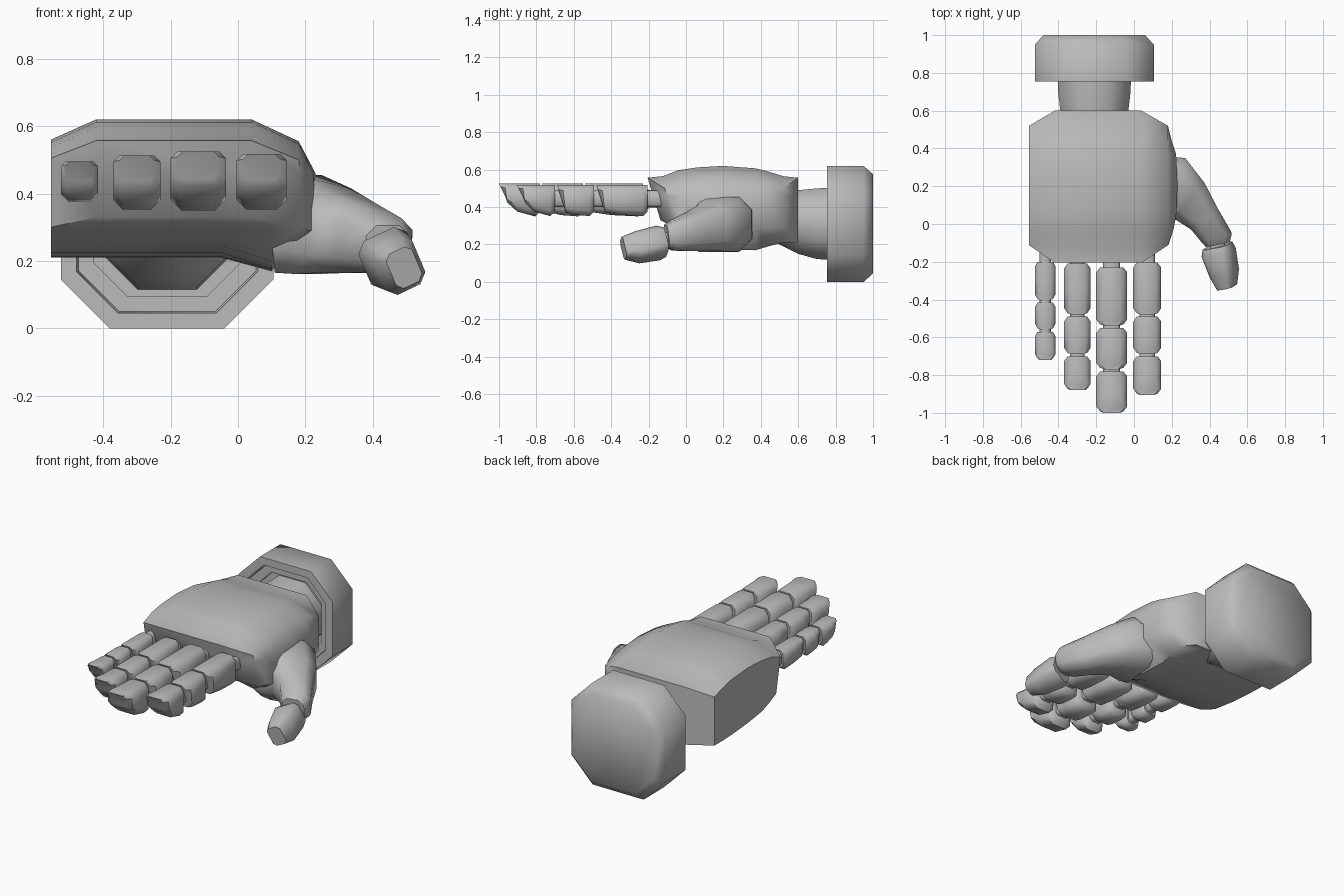
import bpy, bmesh, math
from mathutils import Vector, Matrix

cube = bpy.data.objects.get("Cube")
if cube:
    bpy.data.objects.remove(cube, do_unlink=True)

grey = bpy.data.materials.new("plain_grey")
grey.use_nodes = True
grey.diffuse_color = (0.5, 0.5, 0.5, 1)
grey.node_tree.nodes["Principled BSDF"].inputs["Base Color"].default_value = (0.5, 0.5, 0.5, 1)


def loft(name, rings, angle=50):
    """Skin a list of equal-length point rings, capped at both ends."""
    bm = bmesh.new()
    loops = [[bm.verts.new(p) for p in ring] for ring in rings]
    n = len(loops[0])
    for a, b in zip(loops, loops[1:]):
        for i in range(n):
            j = (i + 1) % n
            bm.faces.new((a[i], a[j], b[j], b[i]))
    bm.faces.new(loops[0])
    bm.faces.new(loops[-1])
    bmesh.ops.remove_doubles(bm, verts=bm.verts, dist=0.0005)
    bmesh.ops.recalc_face_normals(bm, faces=bm.faces)
    mesh = bpy.data.meshes.new(name)
    bm.to_mesh(mesh)
    bm.free()
    mesh.materials.append(grey)
    obj = bpy.data.objects.new(name, mesh)
    bpy.context.collection.objects.link(obj)
    bpy.ops.object.select_all(action="DESELECT")
    obj.select_set(True)
    bpy.context.view_layer.objects.active = obj
    bpy.ops.object.shade_smooth_by_angle(angle=math.radians(angle))


def octagon(hw, hh, cut):
    """Rectangle with cut corners, as 2D points."""
    a, b = hw - cut, hh - cut
    return [(a, -hh), (hw, -b), (hw, b), (a, hh), (-a, hh), (-hw, b), (-hw, -b), (-a, -hh)]


def ring_y(x, y, z, hw, hh, cut, lean=0):
    """Octagon facing along y; lean moves its lower side back."""
    return [(x + u, y + lean * (hh - v) / (2 * hh), z + v) for u, v in octagon(hw, hh, cut)]


def ring_dir(centre, direction, hw, hh, cut, roll=0):
    """Octagon facing along any direction."""
    d = Vector(direction).normalized()
    u = d.cross(Vector((0, 0, 1))).normalized()
    v = u.cross(d)
    turn = Matrix.Rotation(math.radians(roll), 3, d)
    return [Vector(centre) + turn @ (u * p + v * q) for p, q in octagon(hw, hh, cut)]


# Cuff: bevelled octagonal drum with a stepped recess at the front
CX, CZ = -0.21, 0.31
loft("cuff", [ring_y(CX, y, CZ, r * 1.015, r, r * 0.465) for y, r in (
    (0.82, 0.2), (0.82, 0.215), (0.79, 0.215), (0.79, 0.26), (0.755, 0.265),
    (0.755, 0.31), (0.95, 0.31), (1.0, 0.265))], 46.5)

# Wrist
loft("wrist", [ring_y(CX, y, (lo + hi) / 2, hw, (hi - lo) / 2, hw * 0.55) for y, hw, lo, hi in (
    (0.4, 0.13, 0.26, 0.46), (0.5, 0.165, 0.2, 0.48), (0.6, 0.18, 0.15, 0.49),
    (0.7, 0.192, 0.122, 0.5), (0.83, 0.195, 0.115, 0.505))])


# Palm: domed back of the hand, sloping underside, bulge around the thumb root
def palm_ring(y, top, low, bulge, lean, end=False):
    section = [(-0.555, low), (-0.555, top - 0.06), (-0.42, top), (0.04, top),
               (0.18, top - 0.065), (0.18 + bulge, 0.46), (0.18 + bulge, max(low, 0.29)),
               (0.1, low - bulge), (-0.05, low)]
    if end:  # flat end face: the chamfered corners close in on its upright edges
        section = [(min(max(x, -0.42), 0.04), top if i in (1, 4) else z)
                   for i, (x, z) in enumerate(section)]
    return [(x, y + lean * (top - z), z) for x, z in section]


loft("palm", [palm_ring(*r) for r in (
    (-0.205, 0.557, 0.33, 0, 0.3, True),
    (-0.125, 0.565, 0.3, 0.005, 0.2),
    (-0.04, 0.597, 0.27, 0.03, 0.1),
    (0.06, 0.612, 0.245, 0.045, 0),
    (0.2, 0.62, 0.225, 0.05, 0),
    (0.37, 0.607, 0.212, 0.043, 0),
    (0.44, 0.59, 0.21, 0.02, 0),
    (0.52, 0.565, 0.21, 0, 0),
    (0.6, 0.557, 0.21, 0, 0, True))], 55)


# Fingers: three tapered segments joined by small pegs
def segment(name, x, hw, back, front, lo, hi, tip):
    def ring(y, scale, bottom, top, lean=0):
        w, h = hw * scale, (top - bottom) / 2
        return ring_y(x, y, (bottom + top) / 2, w, h, min(w, h) * 0.4, lean)
    h, span = hi - lo, back - front
    rise = 0.42 if tip else 0.12
    loft(name, [
        ring(back, 0.75, lo + 0.14 * h, hi),
        ring(back - 0.025, 1, lo, hi),
        ring(back - 0.55 * span, 1, lo + h * rise * 0.35, hi),
        ring(front + 0.03, 1, lo + h * rise, hi, 0.015),
        ring(front, 0.75, lo + h * (rise + 0.12), hi, 0.04)])


fingers = {
    "little": (-0.47, 0.055, 0.375, 0.495, (-0.2, -0.41, -0.565, -0.72)),
    "ring": (-0.3, 0.07, 0.352, 0.513, (-0.21, -0.485, -0.695, -0.88)),
    "middle": (-0.118, 0.082, 0.35, 0.525, (-0.23, -0.545, -0.775, -1.0)),
    "index": (0.07, 0.074, 0.352, 0.517, (-0.205, -0.485, -0.695, -0.905)),
}
for finger, (x, hw, lo, hi, joints) in fingers.items():
    for i, part in enumerate(("base", "middle", "tip")):
        back, front = joints[i], joints[i + 1]
        gap = 0 if i == 2 else 0.006
        segment(f"{finger}_finger_{part}", x, hw, back - 0.006 * (i > 0), front + gap, lo, hi, i == 2)
        reach = 0.09 if i == 0 else 0.04
        mid = (lo + hi) / 2 + 0.01
        loft(f"{finger}_finger_{part}_peg", [ring_y(x, y, mid, hw * 0.55, 0.045, 0.015)
                                             for y in (back + reach, back - 0.04)])

# Thumb: thick root sweeping out of the palm, then a rolled tip segment
loft("thumb_root", [ring_dir(*r) for r in (
    ((0.12, 0.18, 0.31), (1, -0.1, 0), 0.18, 0.145, 0.07),
    ((0.21, 0.175, 0.308), (1, -0.35, 0), 0.185, 0.147, 0.07),
    ((0.29, 0.125, 0.29), (0.8, -0.7, 0), 0.125, 0.125, 0.055),
    ((0.37, 0.03, 0.267), (0.7, -0.9, -0.1), 0.09, 0.103, 0.045),
    ((0.437, -0.07, 0.247), (0.3, -1, -0.1), 0.083, 0.08, 0.035),
    ((0.443, -0.105, 0.243), (0.2, -1, -0.1), 0.065, 0.062, 0.03))])
loft("thumb_peg", [ring_dir((0.442, y, 0.225), (0.2, -1, -0.15), 0.04, 0.04, 0.012) for y in (-0.07, -0.16)])
loft("thumb_tip", [ring_dir(*r, 25) for r in (
    ((0.442, -0.115, 0.213), (0.25, -1, -0.15), 0.07, 0.068, 0.025),
    ((0.448, -0.15, 0.208), (0.25, -1, -0.15), 0.08, 0.08, 0.03),
    ((0.478, -0.26, 0.185), (0.25, -1, -0.15), 0.066, 0.078, 0.028),
    ((0.493, -0.335, 0.18), (0.25, -1, -0.15), 0.043, 0.057, 0.018))], 60)
